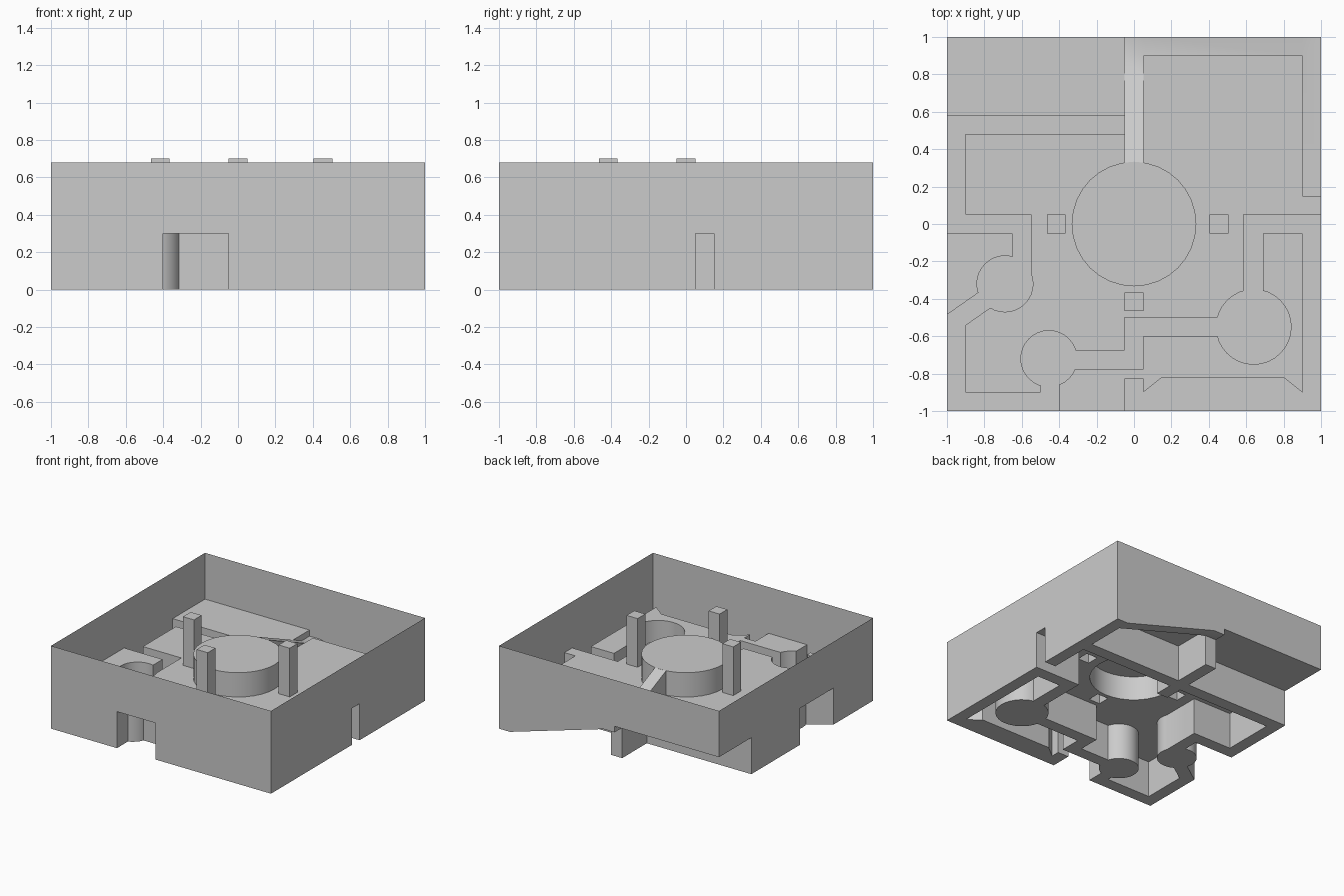
import bpy, bmesh, math
from mathutils import Vector
from mathutils.geometry import delaunay_2d_cdt

cube = bpy.data.objects.get("Cube")
if cube:
    bpy.data.objects.remove(cube, do_unlink=True)

FLOOR, RIM, LANDING, DRUM, POST = 0.3, 0.68, 0.25, 0.5, 0.7

grey = bpy.data.materials.new("plain grey")
grey.use_nodes = True
grey.diffuse_color = (0.6, 0.6, 0.6, 1)
grey.node_tree.nodes["Principled BSDF"].inputs["Base Color"].default_value = (0.6, 0.6, 0.6, 1)


def rect(x0, y0, x1, y1):
    return [(x0, y0), (x1, y0), (x1, y1), (x0, y1)]


def disc(x, y, r, n=32):
    steps = [2 * math.pi * i / n for i in range(n)]
    return [(x + r * math.cos(a), y + r * math.sin(a)) for a in steps]


def level(z):
    return lambda x, y: z


def long_ramp(x, y):
    return LANDING + (DRUM - LANDING) * (0.9 - y) / 0.57


def back_ramp(x, y):
    return LANDING * (0.9 - x) / 0.85


def finish(bm, name):
    bmesh.ops.remove_doubles(bm, verts=bm.verts, dist=0.0005)
    mesh = bpy.data.meshes.new(name)
    bm.to_mesh(mesh)
    bm.free()
    mesh.materials.append(grey)
    obj = bpy.data.objects.new(name, mesh)
    bpy.context.collection.objects.link(obj)
    bpy.ops.object.select_all(action='DESELECT')
    obj.select_set(True)
    bpy.context.view_layer.objects.active = obj
    bpy.ops.object.shade_smooth_by_angle(angle=math.radians(30))


def add_face(bm, points):
    # Skips repeated corners so that steps may taper to nothing
    kept = []
    for p in points:
        if all((p - q).length > 0.0005 for q in kept):
            kept.append(p)
    if len(kept) > 2:
        bm.faces.new([bm.verts.new(p) for p in kept])


def stepped_sheet(name, regions, rim):
    """Flat plan of overlapping regions (the last one wins), with a wall at every step."""
    plan, loops = [], []
    for outline, _ in regions:
        loops.append(list(range(len(plan), len(plan) + len(outline))))
        plan += [Vector(p) for p in outline]
    verts, _, tris, _, _, owners = delaunay_2d_cdt(plan, [], loops, 1, 0.0001)
    bm = bmesh.new()
    sides = {}
    for tri, own in zip(tris, owners):
        height = regions[max(own)][1]
        tri = list(tri)
        a, b, c = (verts[i] for i in tri[:3])
        if (b - a).cross(c - a) < 0:
            tri.reverse()
        add_face(bm, [Vector((*verts[i], height(*verts[i]))) for i in tri])
        for i, j in zip(tri, tri[1:] + tri[:1]):
            sides[i, j] = height
    for (i, j), low in sides.items():
        high = sides.get((j, i), level(rim))
        p, q = verts[i], verts[j]
        if low(*p) + low(*q) < high(*p) + high(*q) - 0.0001:
            add_face(bm, [Vector((*q, low(*q))), Vector((*p, low(*p))),
                          Vector((*p, high(*p))), Vector((*q, high(*q)))])
    finish(bm, name)


# Sunken channels and round wells
channels = [
    rect(0.9, 0.15, 1, 1),
    rect(-1, 0.48, -0.05, 0.58), rect(-1, -0.05, -0.9, 0.58),
    rect(-1, -0.05, -0.55, 0.05), rect(-0.65, -0.32, -0.55, 0.05),
    disc(-0.69, -0.32, 0.15),
    [(-1, -0.54), (-0.9, -0.54), (-0.7, -0.4), (-0.75, -0.31), (-1, -0.485)],
    rect(-1, -1, -0.9, -0.54), rect(-1, -1, -0.4, -0.9),
    rect(-0.5, -1, -0.4, -0.75), disc(-0.455, -0.72, 0.15),
    rect(-0.45, -0.775, 0.05, -0.675), rect(-0.05, -0.775, 0.05, -0.5),
    rect(-0.05, -0.6, 0.64, -0.5), disc(0.64, -0.55, 0.2),
    rect(0.585, -0.55, 0.69, 0.05), rect(0.585, -0.05, 1, 0.05),
    rect(0.9, -1, 1, 0.05),
    [(-0.05, -1), (1, -1), (0.9, -0.9), (0.8, -0.82), (0.15, -0.82),
     (0.05, -0.9), (0.05, -0.83), (-0.05, -0.83)],
]
regions = [(rect(-1, -1, 1, 1), level(FLOOR))]
regions += [(outline, level(0)) for outline in channels]

# Ramps, split where the long one passes floor height
cross_y = 0.9 - 0.57 * (FLOOR - LANDING) / (DRUM - LANDING)
regions += [
    (rect(0.05, 0.9, 0.9, 1), back_ramp),
    (rect(-0.05, 0.9, 0.05, 1), level(LANDING)),
    (rect(-0.05, cross_y, 0.05, 0.9), long_ramp),
    (rect(-0.05, 0.3, 0.05, cross_y), long_ramp),
]

# Central drum and square posts
regions.append((disc(0, 0, 0.333), level(DRUM)))
for x, y in [(-0.415, 0), (0.455, 0), (0, -0.415)]:
    regions.append((rect(x - 0.05, y - 0.05, x + 0.05, y + 0.05), level(POST)))

stepped_sheet("walled_board", regions, RIM)

# Covered passage under the floor and the long ramp
outline = [(0.9, 0.48), (0.9, 0.58), (0.05, 0.58), (0.05, cross_y), (0.05, 0.9),
           (-0.05, 0.9), (-0.05, cross_y), (-0.05, 0.58), (-0.05, 0.48),
           (-0.05, 0.33), (0.05, 0.33), (0.05, 0.48)]
open_ends = (0, 7)
bm = bmesh.new()
add_face(bm, [Vector((x, y, 0)) for x, y in outline])
for k, p in enumerate(outline):
    q = outline[(k + 1) % len(outline)]
    if k not in open_ends:
        add_face(bm, [Vector((*q, 0)), Vector((*p, 0)),
                      Vector((*p, min(FLOOR, long_ramp(*p)))),
                      Vector((*q, min(FLOOR, long_ramp(*q))))])
finish(bm, "covered_passage")
